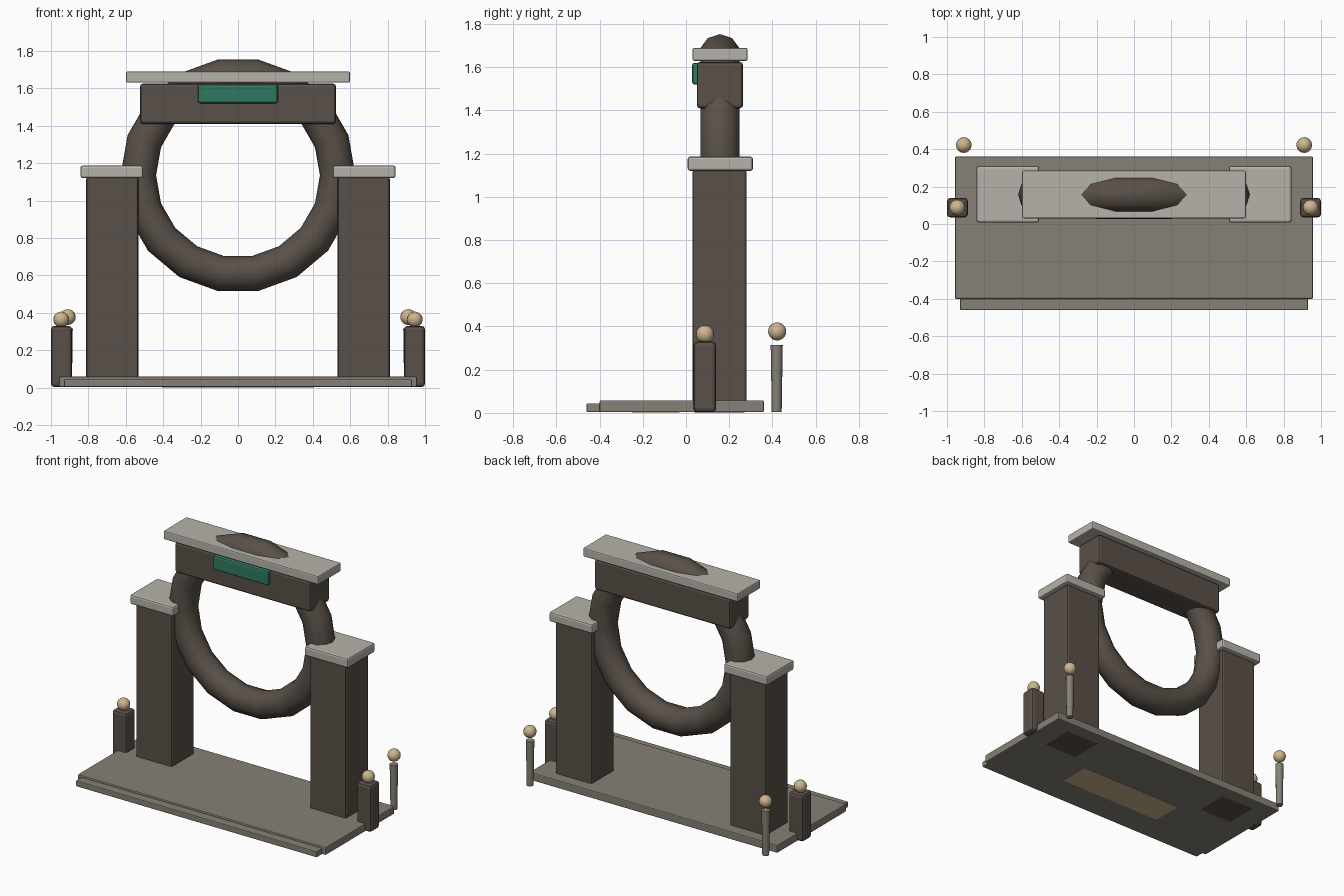
import bpy
from math import pi, radians

if "Cube" in bpy.data.objects:
    bpy.data.objects.remove(bpy.data.objects["Cube"])


def material(name, rgb):
    m = bpy.data.materials.new(name)
    m.diffuse_color = (*rgb, 1)
    m.use_nodes = True
    m.node_tree.nodes["Principled BSDF"].inputs["Base Color"].default_value = m.diffuse_color
    return m


DARK = material("dark_stone", (0.10, 0.08, 0.065))
BASE = material("paving_stone", (0.24, 0.22, 0.18))
PALE = material("pale_stone", (0.47, 0.45, 0.40))
GREEN = material("green_panel", (0.03, 0.19, 0.12))
GOLD = material("warm_lamp", (0.62, 0.47, 0.27))


def finish(name, mat, smooth=True):
    o = bpy.context.object
    o.name = name
    o.data.materials.append(mat)
    if smooth:
        bpy.ops.object.shade_smooth_by_angle(angle=radians(40))
    return o


def box(name, x, y, z, mat, bevel=0.01):
    """Bevelled box from (min, max) ranges."""
    bpy.ops.mesh.primitive_cube_add(size=1, location=[sum(r) / 2 for r in (x, y, z)])
    o = bpy.context.object
    o.scale = [r[1] - r[0] for r in (x, y, z)]
    bpy.ops.object.transform_apply(location=False, rotation=False, scale=True)
    finish(name, mat, False)
    if bevel:
        b = o.modifiers.new("bevel", 'BEVEL')
        b.width = bevel
        b.segments = 2
    return o


def lamp(name, x, y, z):
    bpy.ops.mesh.primitive_uv_sphere_add(segments=16, ring_count=10, radius=0.042,
                                         location=(x, y, z))
    finish(name, GOLD)


# paved platform, front step and underside inlay
box("platform", (-0.957, 0.957), (-0.40, 0.36), (0.003, 0.058), BASE, 0.006)
box("front_step", (-0.93, 0.93), (-0.46, -0.39), (0.003, 0.044), BASE, 0.005)
box("inlay", (-0.405, 0.405), (-0.25, -0.03), (0.001, 0.02), GOLD, 0)

# moon gate ring
bpy.ops.mesh.primitive_torus_add(major_segments=18, minor_segments=10,
                                 major_radius=0.533, minor_radius=0.095,
                                 location=(0, 0.157, 1.135), rotation=(pi / 2, 0, 0))
finish("gate_ring", DARK)

# lintel, sign panel and top slab
box("lintel", (-0.524, 0.524), (0.05, 0.264), (1.41, 1.625), DARK, 0.015)
box("sign_panel", (-0.215, 0.213), (0.028, 0.26), (1.52, 1.621), GREEN, 0.012)
box("top_slab", (-0.598, 0.598), (0.03, 0.285), (1.63, 1.69), PALE, 0.008)

# mirrored pillars, bollards and lamp poles
for side, s in (("left", -1), ("right", 1)):
    def span(a, b):
        return tuple(sorted((s * a, s * b)))

    box(side + "_pillar", span(0.533, 0.812), (0.03, 0.281), (0.002, 1.125), DARK, 0.012)
    box(side + "_pillar_cap", span(0.507, 0.842), (0.008, 0.31), (1.12, 1.187), PALE, 0.012)
    box(side + "_bollard", span(0.888, 1.0), (0.035, 0.14), (0.003, 0.33), DARK, 0.018)
    lamp(side + "_bollard_lamp", s * 0.945, 0.088, 0.364)
    bpy.ops.mesh.primitive_cone_add(vertices=10, radius1=0.023, radius2=0.028, depth=0.312,
                                    location=(s * 0.91, 0.42, 0.159))
    finish(side + "_lamp_pole", BASE)
    lamp(side + "_pole_lamp", s * 0.91, 0.422, 0.377)
